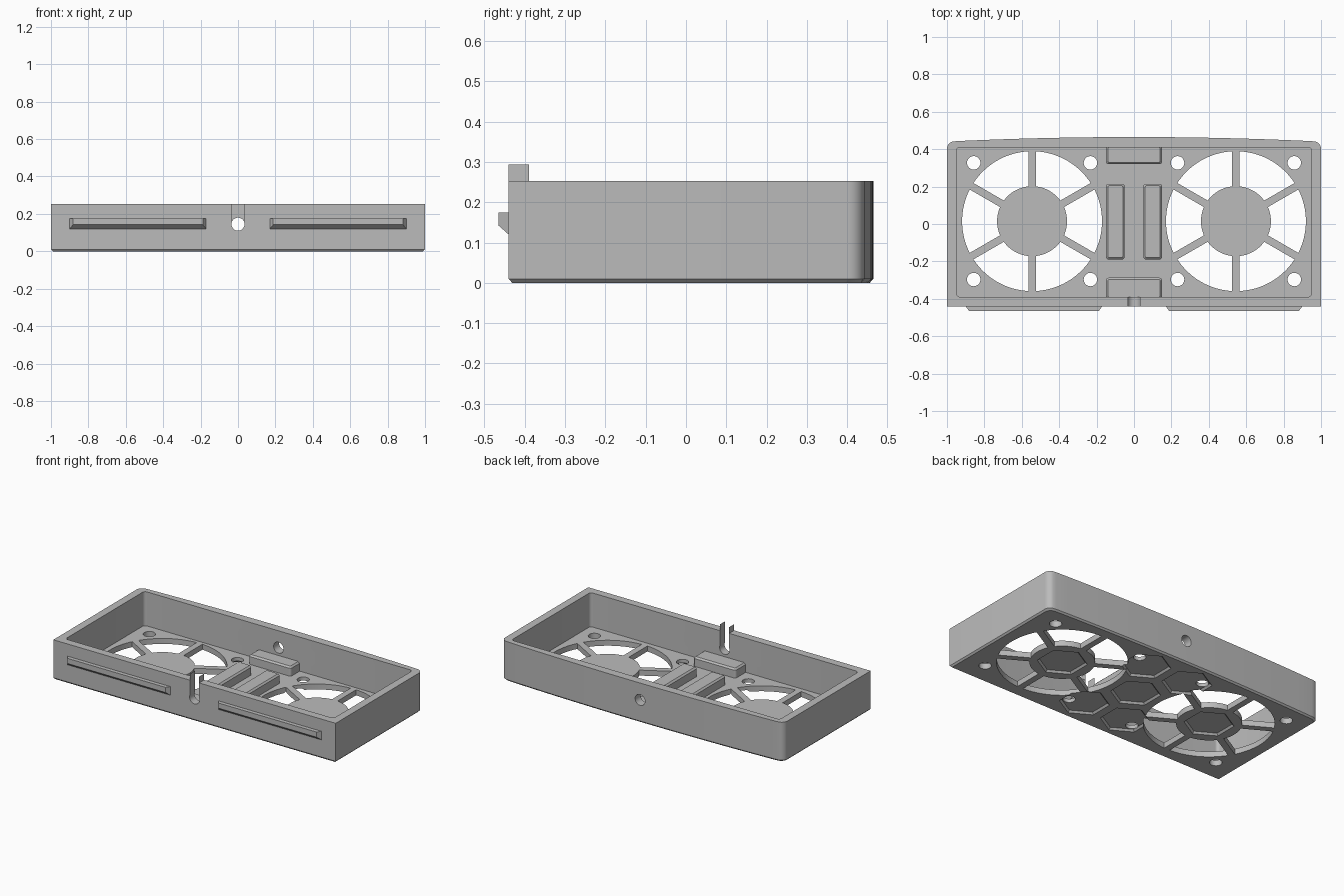
import bpy, bmesh
from math import sin, cos, pi, asin, radians

cube = bpy.data.objects.get("Cube")
if cube:
    bpy.data.objects.remove(cube, do_unlink=True)

grey = bpy.data.materials.new("plain grey")
grey.use_nodes = True
COLOUR = (0.5, 0.5, 0.5, 1)
grey.diffuse_color = COLOUR
grey.node_tree.nodes["Principled BSDF"].inputs["Base Color"].default_value = COLOUR

HEIGHT, FLOOR = 0.253, 0.035
FAN_X, FAN_Y = 0.545, 0.015
FAN_R, HUB_R, SPOKE = 0.374, 0.187, 0.02
HOLE_R, HOLE_Z = 0.035, 0.145


def add_loft(bm, rings):
    """Skin a stack of equal-length 3D rings and cap both ends."""
    loops = [[bm.verts.new(p) for p in ring] for ring in rings]
    n = len(loops[0])
    for a, b in zip(loops, loops[1:]):
        for i in range(n):
            j = (i + 1) % n
            bm.faces.new((a[i], a[j], b[j], b[i]))
    bm.faces.new(loops[0][::-1])
    bm.faces.new(loops[-1])


def make(name, lofts):
    bm = bmesh.new()
    for rings in lofts:
        add_loft(bm, rings)
    bmesh.ops.recalc_face_normals(bm, faces=bm.faces)
    mesh = bpy.data.meshes.new(name)
    bm.to_mesh(mesh)
    bm.free()
    mesh.materials.append(grey)
    ob = bpy.data.objects.new(name, mesh)
    bpy.context.collection.objects.link(ob)
    return ob


def activate(ob):
    bpy.ops.object.select_all(action='DESELECT')
    ob.select_set(True)
    bpy.context.view_layer.objects.active = ob


def cut(target, lofts):
    cutter = make("cutter", lofts)
    cutter.hide_render = True
    mod = target.modifiers.new("cut", 'BOOLEAN')
    mod.operation, mod.solver, mod.object = 'DIFFERENCE', 'EXACT', cutter
    activate(target)
    bpy.ops.object.modifier_apply(modifier=mod.name)
    bpy.data.objects.remove(cutter, do_unlink=True)


def at_z(pts, z):
    return [(x, y, z) for x, y in pts]


def prism(pts, z0, z1):
    return [at_z(pts, z0), at_z(pts, z1)]


def circle(x, y, r, n, turn=0):
    return [(x + r * cos(turn + 2 * pi * i / n), y + r * sin(turn + 2 * pi * i / n))
            for i in range(n)]


def rounded_rect(x0, x1, y0, y1, r, steps=5):
    pts = []
    corners = [(x1 - r, y1 - r), (x0 + r, y1 - r), (x0 + r, y0 + r), (x1 - r, y0 + r)]
    for k, (cx, cy) in enumerate(corners):
        for i in range(steps + 1):
            a = pi / 2 * (k + i / steps)
            pts.append((cx + r * cos(a), cy + r * sin(a)))
    return pts


# Tray outline: square front, rounded rear corners, gently bowed back
outline = [(-1, -0.44), (1, -0.44)]
R = 0.04
corner = [(1 - R + R * cos(radians(a)), 0.402 + R * sin(radians(a))) for a in range(0, 90, 15)]
bow = [(0.95 * (1 - i / 12), 0.465 - 0.022 * (1 - i / 12) ** 2) for i in range(13)]
half = corner + bow
outline += half + [(-x, y) for x, y in half[-2::-1]]
foot = [(x * 0.99, y * 0.98) for x, y in outline]
tray = make("tray", [[at_z(foot, 0), at_z(outline, 0.01), at_z(outline, HEIGHT)]])

# Inner cavity
cut(tray, [prism(rounded_rect(-0.95, 0.95, -0.39, 0.41, 0.02), FLOOR, 0.4)])


# Fan vents between spokes, and screw holes at the fan corners
def vent(cx, mid):
    def arc(r):
        span = pi / 6 - asin(SPOKE / r)
        return [(cx + r * cos(mid + span * t / 8), FAN_Y + r * sin(mid + span * t / 8))
                for t in range(-8, 9)]
    return arc(FAN_R) + arc(HUB_R)[::-1]


openings = []
for side in (-1, 1):
    cx = side * FAN_X
    openings += [prism(vent(cx, k * pi / 3), -0.1, 0.1) for k in range(6)]
    openings += [prism(circle(cx + dx, FAN_Y + dy, 0.036, 24), -0.1, 0.1)
                 for dx in (-0.312, 0.312) for dy in (-0.312, 0.312)]
cut(tray, openings)

# Shallow hexagon recesses underneath
spots = [(0, FAN_Y), (FAN_X, FAN_Y), (-FAN_X, FAN_Y)]
spots += [(sx * 0.152, FAN_Y + sy * 0.272) for sx in (-1, 1) for sy in (-1, 1)]
cut(tray, [[at_z(circle(x, y, 0.157, 6, pi / 2), -0.012),
            at_z(circle(x, y, 0.133, 6, pi / 2), 0.012)] for x, y in spots])

# Cable hole through front and back walls, with an open slot in front
ring = circle(0, HOLE_Z, HOLE_R, 32)
cut(tray, [[[(x, y, z) for x, z in ring] for y in (-0.6, 0.6)]])
cut(tray, [prism([(-0.033, -0.6), (0.033, -0.6), (0.033, -0.3), (-0.033, -0.3)],
                 HOLE_Z, 0.4)])
activate(tray)
bpy.ops.object.shade_smooth_by_angle(angle=radians(25))


# Raised pads and end blocks on the floor
def pad(name, x0, x1, y0, y1, top=0.095):
    edge = 0.01
    base = rounded_rect(x0, x1, y0, y1, 0.015)
    lid = rounded_rect(x0 + edge, x1 - edge, y0 + edge, y1 - edge, 0.008)
    make(name, [[at_z(base, FLOOR - 0.005), at_z(base, top - edge), at_z(lid, top)]])


pad("left_pad", 0.05, 0.15, -0.19, 0.215)
pad("right_pad", -0.15, -0.05, -0.19, 0.215)
pad("rear_block", -0.15, 0.15, 0.32, 0.42)
pad("front_block", -0.15, 0.15, -0.4, -0.287)


# Front rails with tapered ends and sloped underside
def rect_xz(x0, x1, z0, z1, y):
    return [(x0, y, z0), (x1, y, z0), (x1, y, z1), (x0, y, z1)]


for name, s in (("left_rail", 1), ("right_rail", -1)):
    wide, slim = (s * 0.17, s * 0.9), (s * 0.188, s * 0.882)
    make(name, [[rect_xz(*wide, 0.12, 0.175, -0.42),
                 rect_xz(*wide, 0.12, 0.175, -0.44),
                 rect_xz(*slim, 0.142, 0.175, -0.465)]])

# Thin flaps standing above the slot sides
for name, x in (("left_slot_flap", 0.033), ("right_slot_flap", -0.033)):
    mesh = bpy.data.meshes.new(name)
    mesh.from_pydata([(x, y, z) for y, z in ((-0.44, HEIGHT), (-0.39, HEIGHT),
                                             (-0.39, 0.293), (-0.44, 0.293))],
                     [], [(0, 1, 2, 3)])
    mesh.materials.append(grey)
    bpy.context.collection.objects.link(bpy.data.objects.new(name, mesh))
